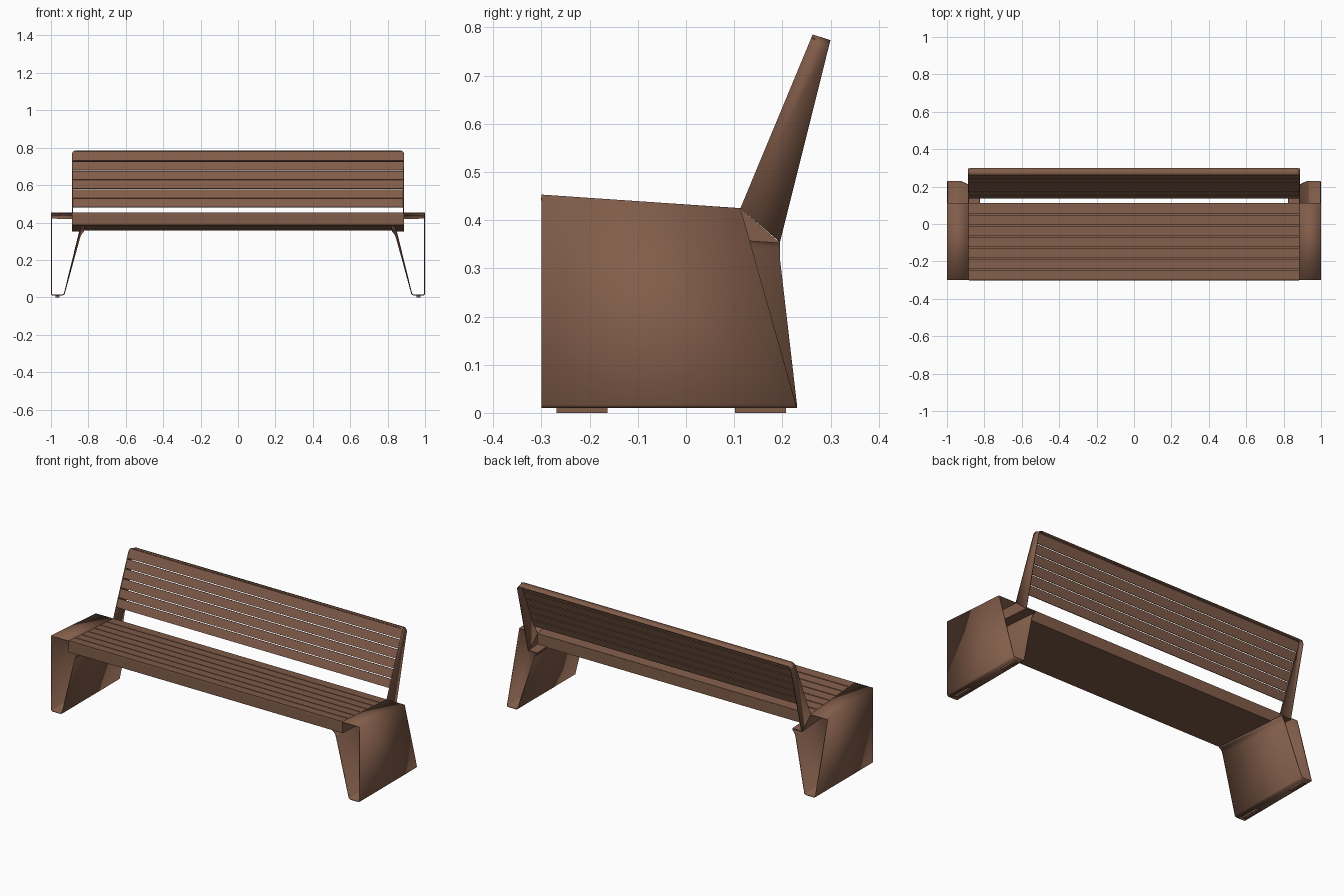
import bpy, bmesh, math
from mathutils import Vector

if "Cube" in bpy.data.objects:
    bpy.data.objects.remove(bpy.data.objects["Cube"])

brown = bpy.data.materials.new("warm brown")
brown.diffuse_color = (0.222, 0.109, 0.068, 1)
brown.use_nodes = True
brown.node_tree.nodes["Principled BSDF"].inputs["Base Color"].default_value = brown.diffuse_color

HX = 0.885      # half length of seat and backrest
T = 0.005       # sheet thickness


def finish(name, bm):
    bmesh.ops.recalc_face_normals(bm, faces=bm.faces)
    me = bpy.data.meshes.new(name)
    bm.to_mesh(me)
    bm.free()
    ob = bpy.data.objects.new(name, me)
    bpy.context.collection.objects.link(ob)
    me.materials.append(brown)
    return ob


def prism(name, profile, x0, x1):
    """Extrude a (y, z) profile from x0 to x1."""
    bm = bmesh.new()
    f = bm.faces.new([bm.verts.new((x0, y, z)) for y, z in profile])
    r = bmesh.ops.extrude_face_region(bm, geom=[f])
    vs = [v for v in r["geom"] if isinstance(v, bmesh.types.BMVert)]
    bmesh.ops.translate(bm, verts=vs, vec=(x1 - x0, 0, 0))
    return finish(name, bm)


def sheet(name, rows):
    """Bent metal sheet: rows are (front point, back point) pairs."""
    bm = bmesh.new()
    vs = [(bm.verts.new(a), bm.verts.new(b)) for a, b in rows]
    for (a, b), (c, d) in zip(vs, vs[1:]):
        bm.faces.new((a, b, d, c))
    ob = finish(name, bm)
    m = ob.modifiers.new("thickness", 'SOLIDIFY')
    m.thickness, m.offset = T, 0
    m.use_even_offset = True
    bpy.ops.object.select_all(action='DESELECT')
    ob.select_set(True)
    bpy.context.view_layer.objects.active = ob
    bpy.ops.object.shade_smooth_by_angle(angle=math.radians(35))
    return ob


def bar(name, p, q, depth):
    """Slat whose outer face runs p to q in (y, z), depth set inward."""
    p, q = Vector(p), Vector(q)
    d = (q - p).normalized()
    n = Vector((d.y, -d.x)) * depth
    prism(name, [p, q, q + n, p + n], -HX + T / 2, HX - T / 2)


def top(y):
    return 0.453 - 0.068 * (y + 0.3)


def under(y):
    return top(y) - 0.067


# legs: folded sheet loop, open at front and back
for s, side in ((1, "right"), (-1, "left")):
    o = T / 2
    rows = [((s * HX, -0.3, top(-0.3) - o), (s * HX, 0.113, top(0.113) - o)),
            ((s * (1 - o), -0.3, top(-0.3) - o), (s * (1 - o), 0.113, top(0.113) - o)),
            ((s * (1 - o), -0.3, 0.018), (s * (1 - o), 0.228, 0.018)),
            ((s * 0.992, -0.3, 0.01 + o), (s * 0.992, 0.23, 0.01 + o)),
            ((s * 0.938, -0.3, 0.01 + o), (s * 0.938, 0.23, 0.01 + o)),
            ((s * 0.929, -0.3, 0.018), (s * 0.929, 0.23, 0.018))]
    for x, dz in ((0.847, 0.034), (0.842, 0.02), (0.834, 0.009), (0.82, 0.002)):
        rows.append(((s * x, -0.3, under(-0.3) - dz), (s * x, 0.195, under(0.195) - dz)))
    # last row turns into the seat underside
    rows[-1] = ((s * 0.82, -0.3, under(-0.3)), (s * 0.825, 0.195, under(0.195)))
    sheet(side + "_leg", rows)

    # plate closing the seat end and joining the backrest
    prism(side + "_seat_end",
          [(-0.3, top(-0.3)), (0.113, top(0.113)), (0.195, under(0.195)),
           (0.113, under(0.113)), (-0.3, under(-0.3))],
          s * (HX - o), s * (HX + o))

    # tab linking leg and backrest support
    prism(side + "_tab",
          [(0.11, under(0.11)), (0.195, under(0.195)),
           (0.195, under(0.195) + T), (0.11, under(0.11) + T)],
          s * 0.825, s * HX)

    # feet
    for y in (-0.216, 0.155):
        prism(side + "_foot", [(y - 0.053, 0), (y + 0.053, 0),
                               (y + 0.053, 0.011), (y - 0.053, 0.011)],
              s * 0.955, s * 0.975)

# backrest frame: side plates folded over the top with rounded corners
F0, F1 = Vector((0.113, 0.425)), Vector((0.262, 0.783))
B0, B1 = Vector((0.195, 0.354)), Vector((0.299, 0.771))


def frame_row(x, t):
    f, b = F0.lerp(F1, t), B0.lerp(B1, t)
    return (x, f.x, f.y), (x, b.x, b.y)


R = 0.02
half = [(HX, 0.0)]
for i in range(7):
    a = i * math.pi / 12
    half.append((HX - R * (1 - math.cos(a)), 1 - R / 0.39 * (1 - math.sin(a))))
path = half + [(-x, t) for x, t in reversed(half)]
sheet("backrest_frame", [frame_row(x, t) for x, t in path])

# backrest slats
GAP = 0.005
t0, N = 0.16, 6
L = (F1 - F0).length
for i in range(N):
    step = (0.992 - t0) / N
    a = t0 + step * i
    b = a + step - (GAP / L if i < N - 1 else 0)
    bar("backrest_slat", F0.lerp(F1, a), F0.lerp(F1, b), 0.008)

# seat slats
N = 7
step = 0.413 / N
for i in range(N):
    a = -0.3 + step * i
    b = a + step - (GAP if i < N - 1 else 0)
    bar("seat_slat", (a, top(a)), (b, top(b)), 0.012)

# seat underside, front and rear faces
prism("seat_underside", [(-0.3, under(-0.3)), (0.113, under(0.113)),
                         (0.113, under(0.113) + T), (-0.3, under(-0.3) + T)], -HX, HX)
for name, a, b in (("seat_front", -0.3, -0.292), ("seat_rear", 0.105, 0.113)):
    prism(name, [(a, under(a)), (b, under(b)), (b, top(b) - 0.003), (a, top(a) - 0.003)],
          -HX + T / 2, HX - T / 2)
